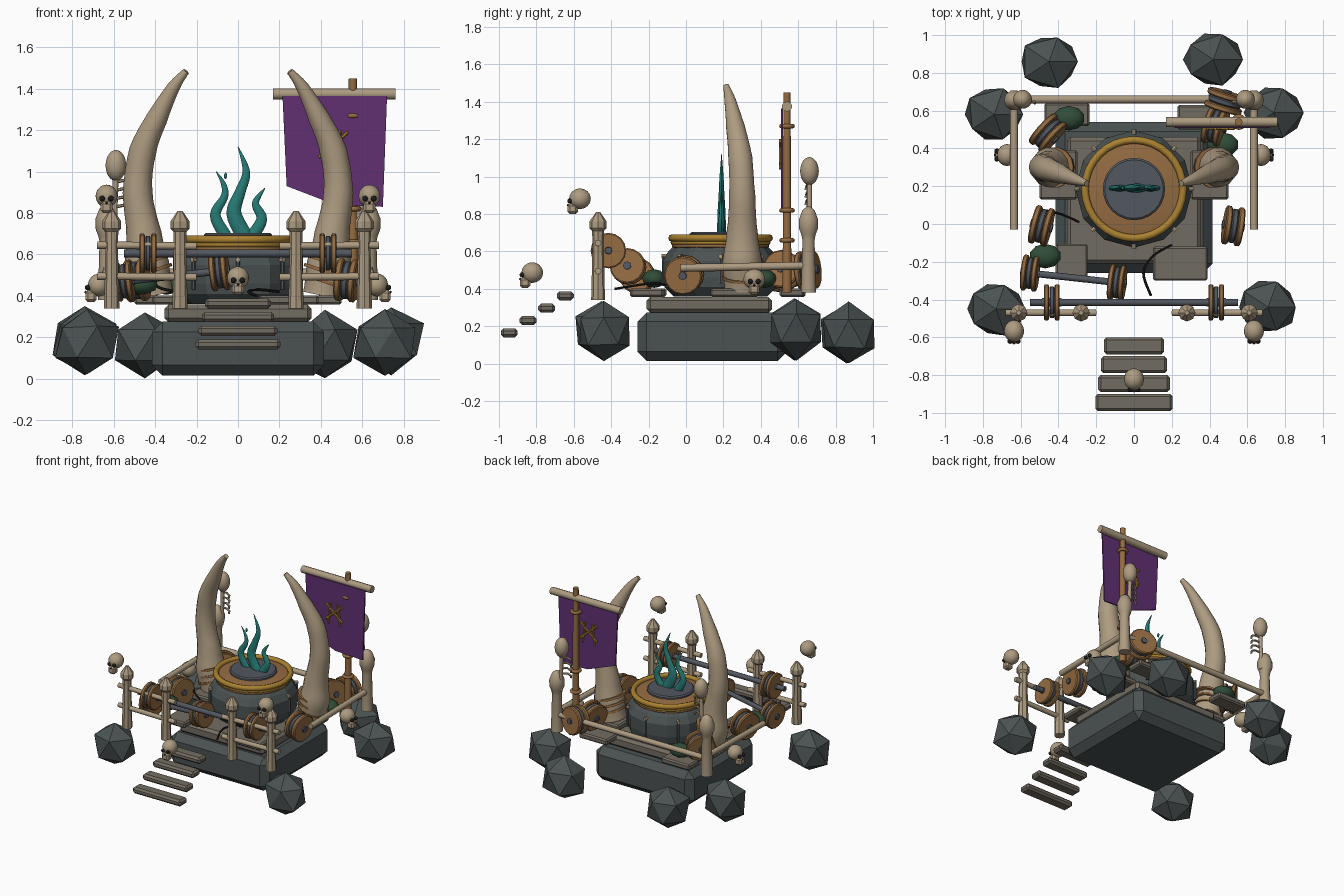
import bpy, bmesh, math, random
from mathutils import Vector, Matrix

if "Cube" in bpy.data.objects:
    bpy.data.objects.remove(bpy.data.objects["Cube"])

random.seed(4)
COL = dict(bone=(.42, .33, .22), rock=(.07, .085, .085), slab=(.17, .15, .12), wood=(.30, .15, .055),
           gold=(.40, .22, .03), iron=(.085, .095, .115), teal=(.02, .20, .18), purple=(.12, .03, .17),
           green=(.03, .075, .04), dark=(.012, .012, .012))
MATS = {}
for k, c in COL.items():
    MATS[k] = bpy.data.materials.new(k)
    MATS[k].diffuse_color = (*c, 1)


def make(name, bm, mat, smooth=None):
    bmesh.ops.recalc_face_normals(bm, faces=bm.faces)
    me = bpy.data.meshes.new(name)
    bm.to_mesh(me)
    bm.free()
    ob = bpy.data.objects.new(name, me)
    bpy.context.collection.objects.link(ob)
    me.materials.append(MATS[mat])
    if smooth:
        bpy.ops.object.select_all(action='DESELECT')
        ob.select_set(True)
        bpy.context.view_layer.objects.active = ob
        bpy.ops.object.shade_smooth_by_angle(angle=math.radians(smooth))
    return ob


def box(name, c, s, mat, bev=.012, rz=0):
    bm = bmesh.new()
    bmesh.ops.create_cube(bm, size=1)
    bmesh.ops.scale(bm, vec=s, verts=bm.verts)
    bmesh.ops.bevel(bm, geom=bm.edges[:], offset=bev, segments=1, affect='EDGES')
    bm.transform(Matrix.Translation(c) @ Matrix.Rotation(rz, 4, 'Z'))
    return make(name, bm, mat)


def ball(name, c, s, mat, sub=2, jitter=0):
    bm = bmesh.new()
    bmesh.ops.create_icosphere(bm, subdivisions=sub, radius=1)
    for v in bm.verts:
        v.co *= 1 + random.uniform(-jitter, jitter)
    bm.transform(Matrix.Translation(c) @ Matrix.Diagonal((*s, 1)))
    return make(name, bm, mat, None if jitter else 60)


def tube(name, pts, radii, mat, n=8, flat=1.0, smooth=50):
    """Sweep an n-sided ring along pts; flat squashes it along y."""
    pts = [Vector(p) for p in pts]
    if not isinstance(radii, (list, tuple)):
        radii = [radii] * len(pts)
    bm, rings = bmesh.new(), []
    for i, (p, r) in enumerate(zip(pts, radii)):
        t = (pts[min(i + 1, len(pts) - 1)] - pts[max(i - 1, 0)]).normalized()
        ref = Vector((0, 1, 0)) if abs(t.y) < .8 else Vector((0, 0, 1))
        u = t.cross(ref).normalized()
        w = t.cross(u)
        rings.append([bm.verts.new(p + r * (math.cos(a) * u + flat * math.sin(a) * w))
                      for a in (2 * math.pi * k / n for k in range(n))])
    for a, b in zip(rings, rings[1:]):
        for k in range(n):
            bm.faces.new((a[k], a[(k + 1) % n], b[(k + 1) % n], b[k]))
    bm.faces.new(rings[0])
    bm.faces.new(rings[-1])
    return make(name, bm, mat, smooth)


def lathe(name, c, prof, mat, n=12, smooth=30):
    return tube(name, [(c[0], c[1], z) for r, z in prof], [r for r, z in prof], mat, n, 1, smooth)


def ring(name, c, R, r, mat, n=32):
    bm = bmesh.new()
    vs = [[bm.verts.new((c[0] + (R + r * math.cos(b)) * math.cos(a), c[1] + (R + r * math.cos(b)) * math.sin(a),
                         c[2] + r * math.sin(b))) for b in (math.pi * j / 4 for j in range(8))]
          for a in (2 * math.pi * i / n for i in range(n))]
    for i in range(n):
        for j in range(8):
            bm.faces.new((vs[i][j], vs[(i + 1) % n][j], vs[(i + 1) % n][(j + 1) % 8], vs[i][(j + 1) % 8]))
    return make(name, bm, mat, 60)


def smooth_path(pts, k=5):
    """Catmull-Rom resampling of rows of numbers."""
    P = [Vector(p) for p in [pts[0]] + list(pts) + [pts[-1]]]
    out = []
    for a, b, c, d in zip(P, P[1:], P[2:], P[3:]):
        for i in range(k):
            t = i / k
            out.append(.5 * (2 * b + (c - a) * t + (2 * a - 5 * b + 4 * c - d) * t * t + (3 * b - a - 3 * c + d) * t ** 3))
    return out + [P[-1]]


def skull(name, c, rz=0):
    M = Matrix.Translation(c) @ Matrix.Rotation(rz, 4, 'Z')
    ball(name + "_cranium", M @ Vector((0, .008, .012)), (.053, .058, .055), 'bone', 3)
    box(name + "_jaw", M @ Vector((0, -.03, -.042)), (.058, .055, .055), 'bone', .012, rz)
    for s in (-1, 1):
        ball(name + "_eye", M @ Vector((s * .021, -.046, .0)), (.014,) * 3, 'dark', 2)
    ball(name + "_nose", M @ Vector((0, -.056, -.022)), (.007,) * 3, 'dark', 1)


def plates(name, c, axis, r=.1, w=.085):
    """Two wooden discs with an iron disc between them."""
    c, d = Vector(c), Vector(axis).normalized()
    for k, m, q in ((-1, 'wood', 1), (0, 'iron', .88), (1, 'wood', 1)):
        o, h = c + d * k * w / 3, w / 6 * .95
        tube(name + "_disc", [o - d * h, o - d * h * .6, o + d * h * .6, o + d * h],
             [r * q * .93, r * q, r * q, r * q * .93], m, 16, 1, 30)
    tube(name + "_hub", [c - d * w * .6, c + d * w * .6], .022, 'iron', 8)


# stone base, upper slab, paving and floating steps
box("base_block", (0, .14, .145), (.83, .80, .26), 'rock', .05)
box("upper_slab", (0, .125, .315), (.71, .67, .085), 'slab', .02)
for i, (x, y, sx, sy) in enumerate([(.245, -.21, .29, .18), (-.33, -.2, .17, .19), (.35, .565, .24, .13),
                                    (-.355, .58, .24, .12), (-.4, .26, .2, .26), (.4, .26, .2, .26)]):
    box("paving_slab", (x, y, .38), (sx, sy, .045), 'slab', .01)
for i in range(4):
    box("step", (0, -.645 - .1 * i, .363 - .066 * i), (.32 + .03 * i, .09, .048), 'slab', .014)

# boulders around the base
for x, y, z in [(-.45, .86, .16), (.42, .87, .16), (-.74, .58, .19), (.74, .59, .19), (-.73, -.45, .175), (.71, -.44, .175)]:
    ball("boulder", (x, y, z), (.17, .155, .165), 'rock', 1, .07)

# cauldron with lid and rim
cy = .185
lathe("cauldron", (0, cy), [(.25, .36), (.30, .41), (.31, .46), (.31, .55), (.28, .60), (.25, .63)], 'rock', 12, 10)
lathe("rim_collar", (0, cy), [(.24, .61), (.26, .625), (.26, .665), (.16, .685)], 'wood', 32)
ring("gold_rim_lower", (0, cy, .648), .255, .013, 'gold')
ring("gold_rim", (0, cy, .672), .26, .02, 'gold')
lathe("cauldron_mouth", (0, cy), [(.165, .67), (.165, .695), (.155, .703)], 'iron', 24)
for i in range(8):
    a = i * math.pi / 4
    p = Vector((math.cos(a), math.sin(a), 0))
    tube("cauldron_stud", [p * .29 + Vector((0, cy, .575)), p * .315 + Vector((0, cy, .575))], .012, 'bone', 6)
    tube("cauldron_rib", [p * .305 + Vector((0, cy, .43)), p * .305 + Vector((0, cy, .57))], .01, 'iron', 6)

# flames: x, z, radius
for fl in ([(.03, .69, .04), (-.02, .80, .036), (.01, .9, .026), (.04, 1.0, .018), (0, 1.12, .002)],
           [(-.06, .69, .03), (-.11, .79, .026), (-.065, .88, .018), (-.07, .94, .012), (-.105, 1.0, .002)],
           [(.07, .69, .03), (.115, .77, .026), (.085, .84, .018), (.1, .88, .012), (.13, .92, .002)]):
    q = smooth_path(fl)
    tube("flame", [(p[0], .19, p[1]) for p in q], [max(p[2], .002) for p in q], 'teal', 8, .6)
ball("spark", (-.06, .19, .98), (.009, .009, .018), 'teal', 1)

# mirrored parts: tusks, posts, rails, skulls
TUSK = [(.41, .30, .40, .095), (.44, .30, .55, .105), (.455, .30, .70, .083), (.485, .30, .90, .07),
        (.46, .29, 1.1, .064), (.39, .265, 1.26, .05), (.31, .235, 1.41, .03), (.25, .215, 1.485, .016)]
POST = [(.037, 0), (.03, .3), (.032, .37), (.046, .385), (.046, .42), (.012, .47)]
for s in (-1, 1):
    q = smooth_path([Vector((s * a, b, c, r)) for a, b, c, r in TUSK], 4)
    tube("tusk", [p.xyz for p in q], [p[3] * (1.03 if i % 4 == 0 else 1) for i, p in enumerate(q)], 'bone', 14)
    for k in range(3):
        tube("tusk_strap", [(s * .42, .30, .46 + .05 * k), (s * .425, .30, .475 + .05 * k)], .109, 'wood', 14)
    for x in (.28, .61):
        lathe("front_post", (s * x, -.47), [(r, .34 + z) for r, z in POST], 'bone', 8)
    for z in (.49, .64):
        tube("front_rail", [(s * .2, -.47, z), (s * .68, -.47, z + .005)], .018, 'bone', 8)
    tube("side_rail", [(s * .635, -.03, .512), (s * .635, .68, .525)], .021, 'bone', 8)
    lathe("back_post", (s * .635, .655), [(.042, .38), (.034, .66), (.04, .69), (.052, .72), (.054, .77), (.035, .82), (.01, .84)], 'bone', 10, 50)
    # rib figure standing on the back corner
    tube("spine", [(s * .60, .66, .7), (s * .59, .66, 1.0)], .014, 'bone', 8)
    ball("spine_head", (s * .59, .66, 1.03), (.05, .05, .075), 'bone', 3)
    for k in range(4):
        z = .83 + .04 * k
        tube("rib", [(s * .59, .66, z), (s * .55, .65, z + .008), (s * .525, .645, z - .004), (s * .525, .64, z - .022)], .008, 'bone', 6)
    skull("front_skull", (s * .635, -.575, .87))
    skull("side_skull", (s * .68, .365, .44), s * math.pi / 2)
skull("step_skull", (0, -.83, .475))
tube("back_rail", [(-.61, .66, .51), (.61, .66, .51)], .021, 'bone', 8)

# barbell on the front rail and leaning dumbbells and discs
tube("barbell_bar", [(-.55, -.415, .605), (.55, -.415, .605)], .019, 'iron', 10)
for s in (-1, 1):
    plates("barbell", (s * .435, -.415, .605), (1, 0, 0), .095, .085)
a, b = (-.55, -.26, .47), (-.09, -.31, .52)
tube("dumbbell_bar", [a, b], .018, 'iron', 8)
d = Vector(b) - Vector(a)
plates("dumbbell_a", a, d, .095)
plates("dumbbell_b", b, d, .095)
for c, ax in [((-.49, -.01, .475), (1, -.25, .1)), ((.525, -.01, .475), (1, -.15, -.1)), ((-.455, .48, .49), (1, -.9, .2)),
              ((.43, .52, .5), (1, -.3, .2)), ((.48, .65, .5), (.3, 1, .1)), ((.40, -.22, .48), (1, .2, .1))][:5]:
    plates("leaning_discs", c, ax, .103, .1)

# green sacks and loose cords
for x, y in ((-.345, .56), (.47, .42), (-.47, -.17)):
    ball("green_sack", (x, y, .455), (.085, .065, .05), 'green', 2)
tube("cord", smooth_path([(.2, -.11, .42), (.1, -.17, .43), (.05, -.26, .42), (.09, -.38, .40)]), .007, 'dark', 6)
tube("cord", smooth_path([(-.46, .07, .5), (-.38, .05, .44), (-.29, .01, .42)]), .007, 'dark', 6)

# banner on its pole
tube("banner_pole", [(.555, .54, .38), (.555, .54, 1.45)], [.025, .02], 'wood', 10)
for z in (.66, .82, 1.27):
    ring("pole_ring", (.555, .54, z), .03, .012, 'wood', 12)
tube("banner_crossbar", [(.17, .54, 1.375), (.76, .54, 1.375)], .027, 'bone', 10)
bm = bmesh.new()
f = bm.faces.new([bm.verts.new((x, .508, z)) for x, z in
                  [(.215, 1.365), (.72, 1.365), (.70, .83), (.47, .84), (.235, .93)]])
e = bmesh.ops.extrude_face_region(bm, geom=[f])
bmesh.ops.translate(bm, vec=(0, .01, 0), verts=[v for v in e['geom'] if isinstance(v, bmesh.types.BMVert)])
make("banner_cloth", bm, 'purple')
for y in (.504, .522):
    for p, q in [((.39, 1.07), (.53, 1.19)), ((.39, 1.19), (.53, 1.07)), ((.41, 1.04), (.43, 1.2)), ((.51, 1.04), (.49, 1.2))]:
        tube("banner_emblem", [(p[0], y, p[1]), (q[0], y, q[1])], .008, 'gold', 6)

for m in bpy.data.materials:
    if m.users and not m.is_grease_pencil:
        m.use_nodes = True
        m.node_tree.nodes["Principled BSDF"].inputs["Base Color"].default_value = m.diffuse_color
